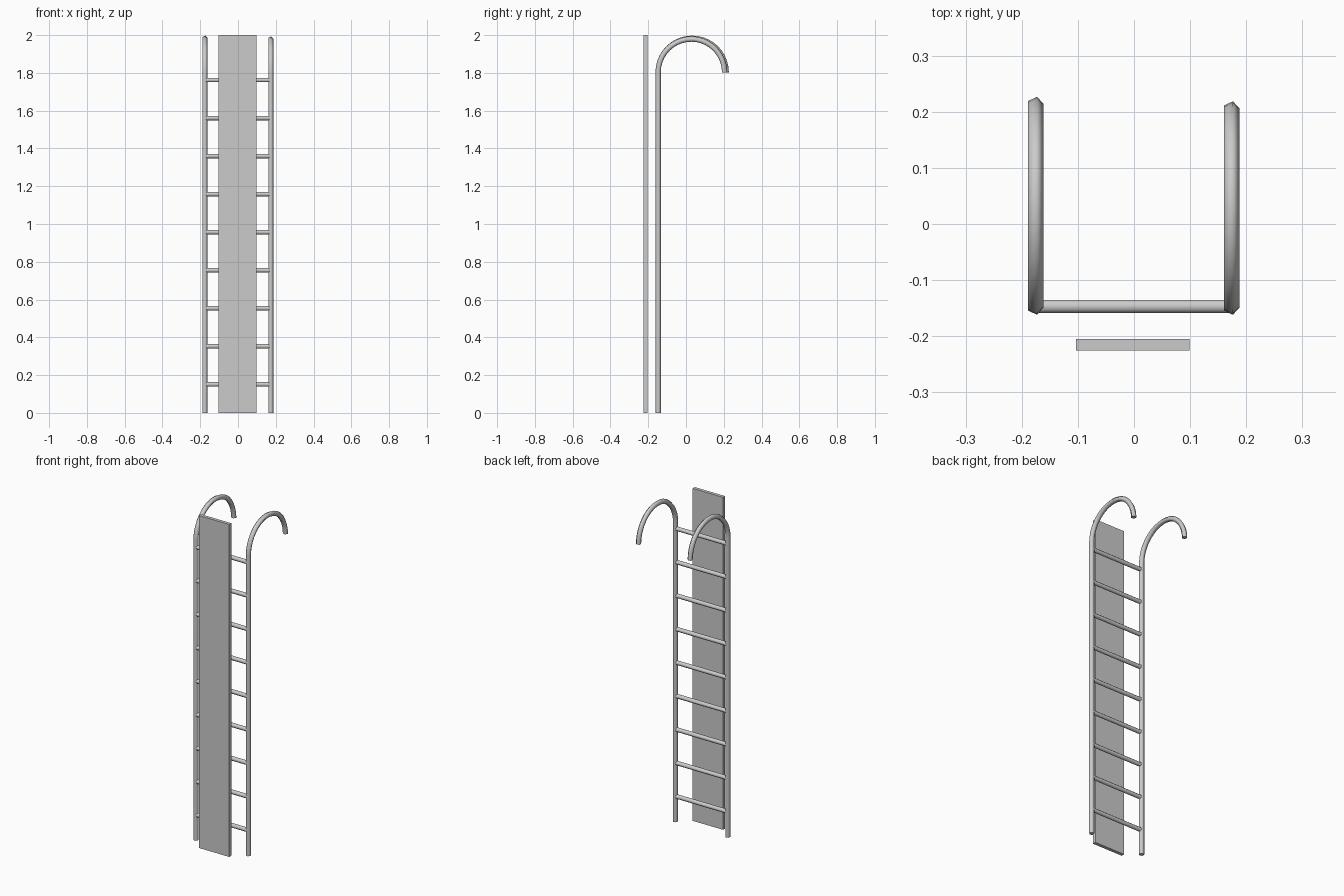
import bpy, bmesh
from math import cos, sin, pi, radians

if "Cube" in bpy.data.objects:
    bpy.data.objects.remove(bpy.data.objects["Cube"])


def finish(bm, name, smooth=None):
    bmesh.ops.recalc_face_normals(bm, faces=bm.faces)
    mesh = bpy.data.meshes.new(name)
    bm.to_mesh(mesh)
    bm.free()
    obj = bpy.data.objects.new(name, mesh)
    bpy.context.collection.objects.link(obj)
    if smooth:
        bpy.ops.object.select_all(action='DESELECT')
        obj.select_set(True)
        bpy.context.view_layer.objects.active = obj
        bpy.ops.object.shade_smooth_by_angle(angle=radians(smooth))
    return obj


def skin(bm, rings):
    """Join vertex rings into a capped tube."""
    rings = [[bm.verts.new(p) for p in ring] for ring in rings]
    n = len(rings[0])
    for a, b in zip(rings, rings[1:]):
        for i in range(n):
            j = (i + 1) % n
            bm.faces.new((a[i], a[j], b[j], b[i]))
    bm.faces.new(rings[0])
    bm.faces.new(rings[-1])


RAIL_Y, RAIL_R, SIDES = -0.147, 0.015, 5
BEND_Z, BEND_STEPS = 1.803, 20


def hooked_rail(name, x, bend):
    # straight post, then a half circle over the top
    path = [(RAIL_Y, 0.0, pi)]
    for i in range(BEND_STEPS + 1):
        t = pi * (1 - i / BEND_STEPS)
        path.append((RAIL_Y + bend + bend * cos(t), BEND_Z + bend * sin(t), t))
    rings = []
    for y, z, t in path:
        ring = []
        for k in range(SIDES):
            a = radians(-80) + 2 * pi * k / SIDES
            out = -RAIL_R * sin(a)
            ring.append((x + RAIL_R * cos(a), y + out * cos(t), z + out * sin(t)))
        rings.append(ring)
    bm = bmesh.new()
    skin(bm, rings)
    finish(bm, name, 80)


hooked_rail("left_rail", -0.1757, 0.1795)
hooked_rail("right_rail", 0.1735, 0.1755)

# Rungs
for i in range(9):
    z = 0.151 + i * 0.2014
    bm = bmesh.new()
    skin(bm, [[(x, RAIL_Y + 0.0125 * cos(2 * pi * (k + 0.5) / 8),
                z + 0.0125 * sin(2 * pi * (k + 0.5) / 8)) for k in range(8)]
              for x in (-0.17, 0.17)])
    finish(bm, f"rung_{i + 1}", 60)

# Flat board in front of the ladder
bm = bmesh.new()
bmesh.ops.create_cube(bm, size=1)
for v in bm.verts:
    v.co = (v.co.x * 0.202 - 0.002, v.co.y * 0.02 - 0.215, v.co.z * 2 + 1)
finish(bm, "front_board")
